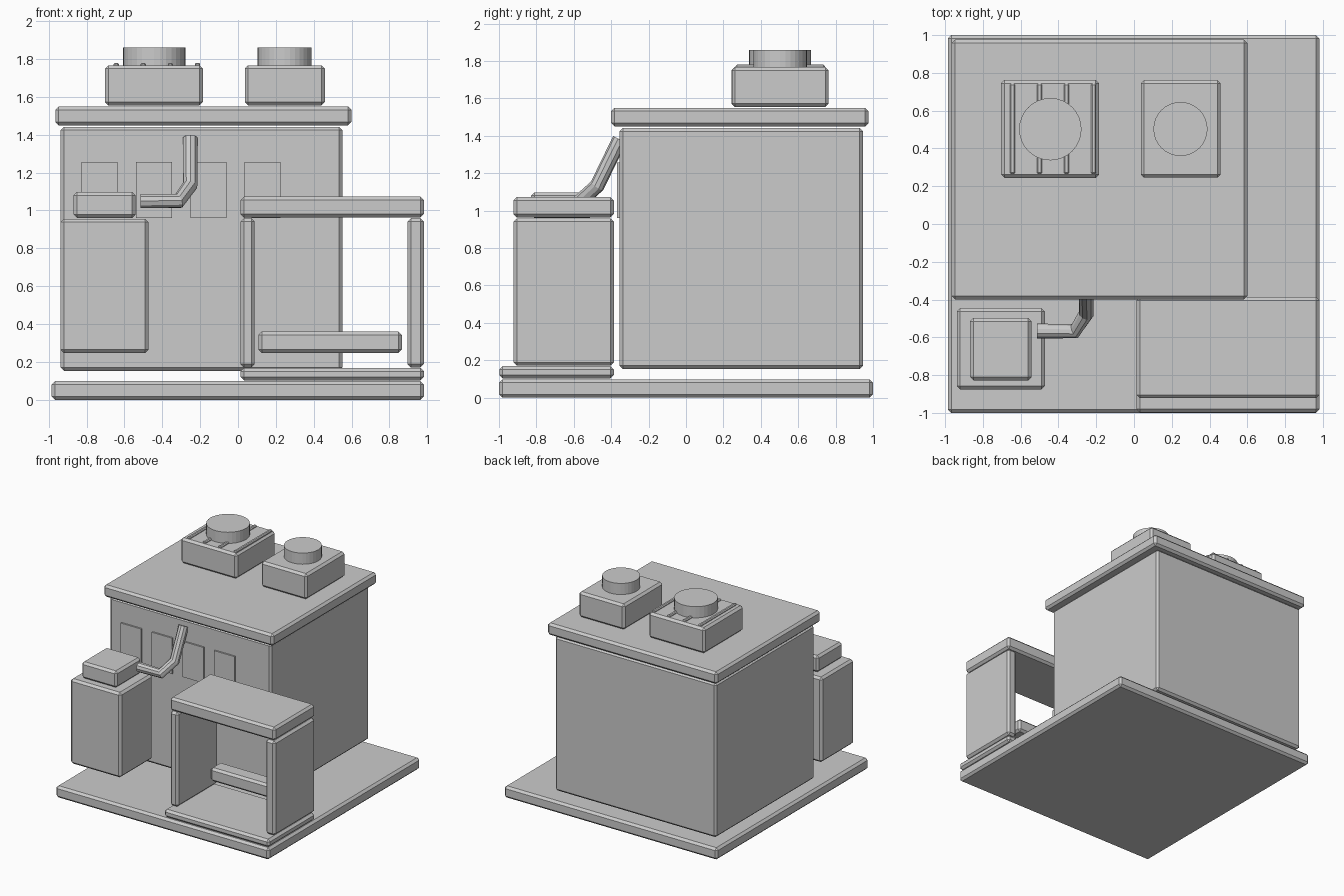
import bpy, bmesh

if "Cube" in bpy.data.objects:
    bpy.data.objects.remove(bpy.data.objects["Cube"])


def finish(name, bm):
    mesh = bpy.data.meshes.new(name)
    bm.to_mesh(mesh)
    bm.free()
    ob = bpy.data.objects.new(name, mesh)
    bpy.context.collection.objects.link(ob)
    return ob


def box(name, x, y, z, bevel=0.018):
    """Chamfered box from (min, max) ranges."""
    bm = bmesh.new()
    bmesh.ops.create_cube(bm, size=1)
    for v in bm.verts:
        v.co = [(a + b) / 2 + c * (b - a) for (a, b), c in zip((x, y, z), v.co)]
    ob = finish(name, bm)
    if bevel:
        mod = ob.modifiers.new("chamfer", 'BEVEL')
        mod.width = bevel
        mod.segments = 1
    return ob


def drum(name, cx, cy, r, z0, z1, sides=32):
    bm = bmesh.new()
    bmesh.ops.create_cone(bm, cap_ends=True, segments=sides,
                          radius1=r, radius2=r, depth=z1 - z0)
    bmesh.ops.translate(bm, verts=bm.verts, vec=(cx, cy, (z0 + z1) / 2))
    return finish(name, bm)


# Ground slab, main block and roof slab
box("base_slab", (-0.985, 0.982), (-1, 1), (0, 0.098))
box("main_building", (-0.938, 0.551), (-0.355, 0.946), (0.153, 1.442))
box("roof_slab", (-0.965, 0.6), (-0.4, 0.976), (1.45, 1.55))

# Front windows
for i in range(4):
    x = -0.826 + i * 0.287
    box(f"window_{i + 1}", (x, x + 0.19), (-0.368, -0.345), (0.96, 1.257), 0)

# Rooftop vent units
box("vent_box_large", (-0.703, -0.185), (0.243, 0.763), (1.555, 1.767))
drum("vent_drum_large", -0.443, 0.502, 0.165, 1.755, 1.86)
for i in range(4):
    x = -0.643 + i * 0.143
    box(f"vent_bar_{i + 1}", (x - 0.014, x + 0.014), (0.265, 0.743), (1.752, 1.78), 0.007)
box("vent_box_small", (0.036, 0.459), (0.245, 0.763), (1.555, 1.767))
drum("vent_drum_small", 0.246, 0.503, 0.143, 1.755, 1.86)

# Side cabinet with cap
box("cabinet", (-0.938, -0.472), (-0.875, -0.446), (0.247, 0.956))
box("cabinet_cap", (-0.868, -0.542), (-0.828, -0.497), (0.96, 1.098))

# Bent pipe from the cabinet to the wall
path = [(-0.514, -0.567, 1.05), (-0.313, -0.567, 1.05),
        (-0.253, -0.475, 1.133), (-0.253, -0.354, 1.381)]
curve = bpy.data.curves.new("pipe", 'CURVE')
curve.dimensions = '3D'
curve.bevel_depth = 0.04
curve.bevel_resolution = 3
curve.use_fill_caps = True
spline = curve.splines.new('POLY')
spline.points.add(len(path) - 1)
for p, co in zip(spline.points, path):
    p.co = (*co, 1)
spline.use_smooth = False
bpy.context.collection.objects.link(bpy.data.objects.new("pipe", curve))

# Open shelter: floor, side walls, roof, bench
depth = (-0.922, -0.386)
box("shelter_floor", (0.013, 0.982), (-0.998, -0.386), (0.103, 0.168))
for name, x in (("left", (0.013, 0.088)), ("right", (0.895, 0.982))):
    box(f"shelter_wall_{name}", x, depth, (0.171, 0.959))
box("shelter_roof", (0.013, 0.982), depth, (0.963, 1.073))
box("bench", (0.108, 0.865), (-0.525, -0.39), (0.247, 0.36))
